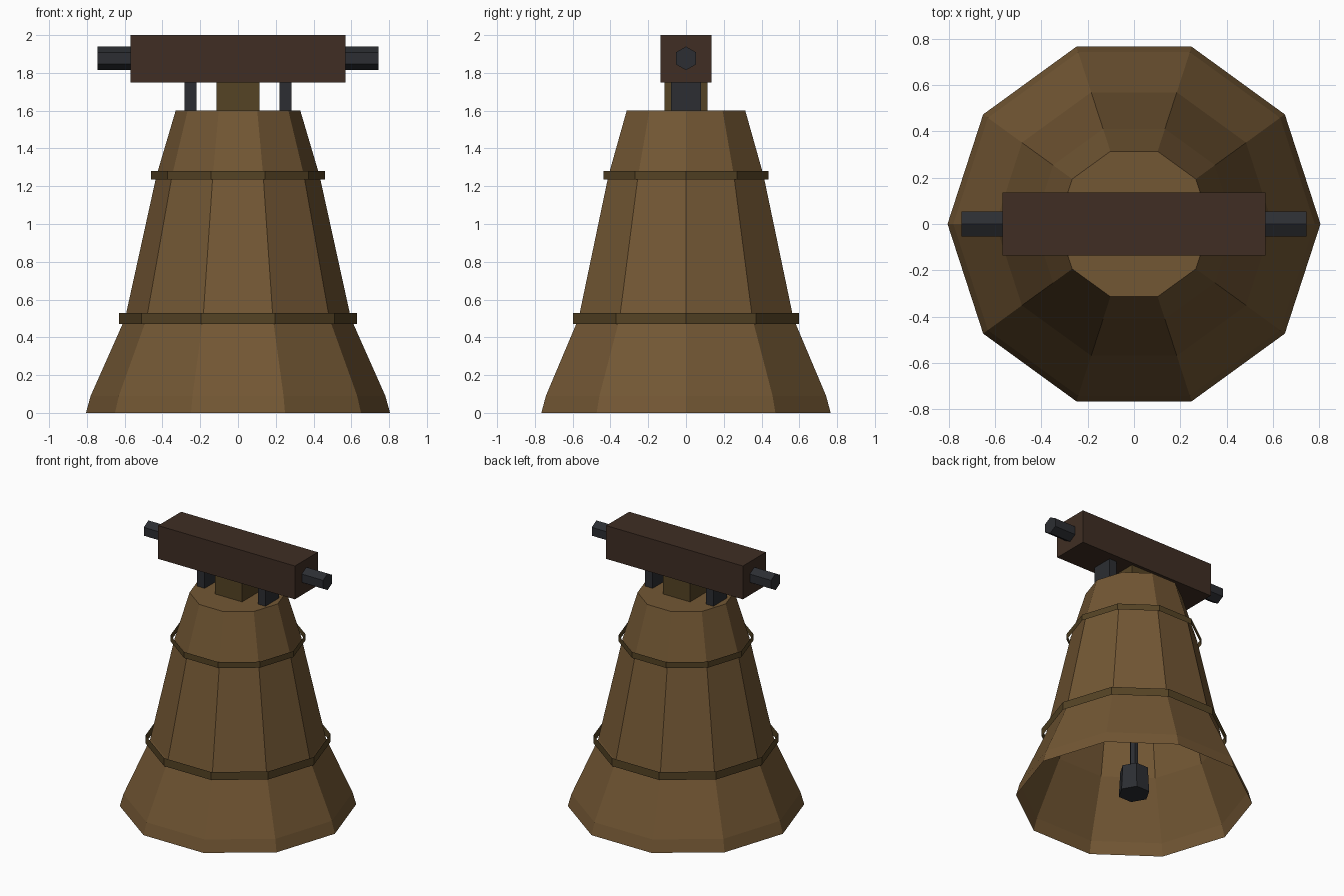
import bpy, bmesh
from math import cos, sin, pi

if "Cube" in bpy.data.objects:
    bpy.data.objects.remove(bpy.data.objects["Cube"])


def material(name, color):
    m = bpy.data.materials.new(name)
    m.diffuse_color = (*color, 1)
    m.use_nodes = True
    m.node_tree.nodes["Principled BSDF"].inputs["Base Color"].default_value = m.diffuse_color
    return m


BRONZE = material("bronze", (0.17, 0.095, 0.034))
DARK_BRONZE = material("dark_bronze", (0.09, 0.056, 0.018))
IRON = material("iron", (0.025, 0.027, 0.032))
WOOD = material("wood", (0.05, 0.027, 0.017))


def lathe(name, profile, sides, mat, cap_bottom=False, cap_top=False, phase=0.0):
    """Stack of flat-sided rings from (radius, z) pairs."""
    bm = bmesh.new()
    rings = [[bm.verts.new((r * cos(phase + 2 * pi * i / sides),
                            r * sin(phase + 2 * pi * i / sides), z))
              for i in range(sides)] for r, z in profile]
    for a, b in zip(rings, rings[1:]):
        for i in range(sides):
            j = (i + 1) % sides
            bm.faces.new((a[i], a[j], b[j], b[i]))
    if cap_bottom:
        bm.faces.new(rings[0][::-1])
    if cap_top:
        bm.faces.new(rings[-1])
    me = bpy.data.meshes.new(name)
    bm.to_mesh(me)
    bm.free()
    me.materials.append(mat)
    ob = bpy.data.objects.new(name, me)
    bpy.context.collection.objects.link(ob)
    return ob


def box(name, center, size, mat):
    bpy.ops.mesh.primitive_cube_add(size=1, location=center)
    ob = bpy.context.object
    ob.name = name
    ob.scale = size
    ob.data.materials.append(mat)
    return ob


# Bell shell: thin, ten-sided, open at the mouth
lathe("bell_body", [(0.805, 0), (0.78, 0.09), (0.598, 0.5), (0.432, 1.255), (0.33, 1.6)],
      10, BRONZE, cap_top=True)

# Raised bands: open vertical hoops
lathe("lower_band", [(0.63, 0.47), (0.63, 0.53)], 10, DARK_BRONZE)
lathe("upper_band", [(0.46, 1.235), (0.46, 1.28)], 10, DARK_BRONZE)

# Crown block and iron straps
box("crown_block", (0, 0, 1.675), (0.226, 0.226, 0.15), DARK_BRONZE)
for side, label in ((-1, "left"), (1, "right")):
    box(label + "_strap", (side * 0.252, 0, 1.675), (0.063, 0.16, 0.15), IRON)

# Wooden headstock
box("headstock", (0, 0, 1.875), (1.136, 0.272, 0.25), WOOD)

# Hexagonal pivot pins at both ends
for side, label in ((-1, "left"), (1, "right")):
    pin = lathe(label + "_pivot_pin", [(0.0625, -0.0925), (0.0625, 0.0925)], 6, IRON, True, True)
    pin.rotation_euler = (0, pi / 2, 0)
    pin.location = (side * 0.6525, 0, 1.877)

# Clapper hanging inside the bell
lathe("clapper_rod", [(0.03, 0.2), (0.03, 1.6)], 6, IRON, True, True)
lathe("clapper_weight", [(0.11, 0.04), (0.1, 0.23)], 6, IRON, True, True)
